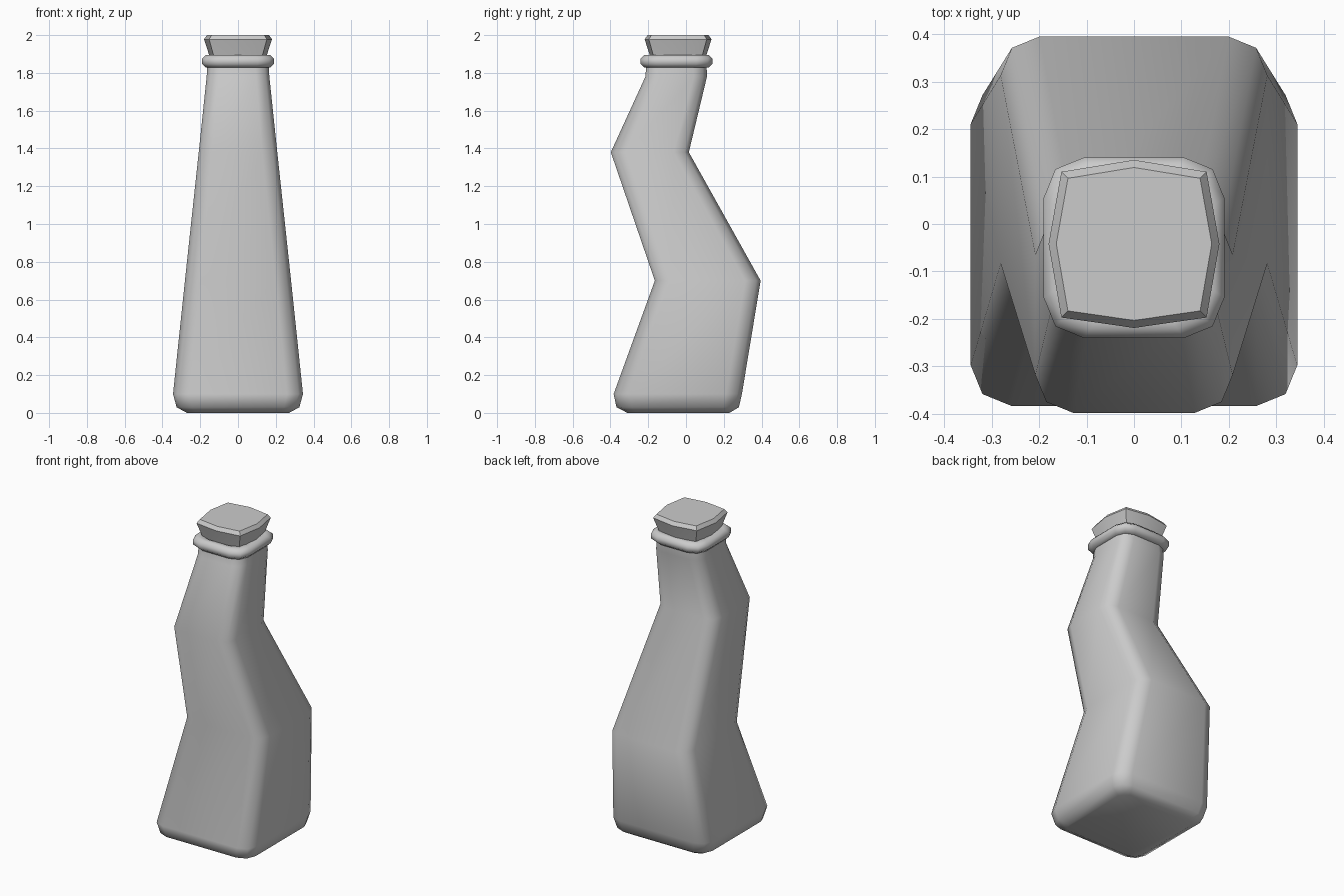
import bpy, bmesh, math

if "Cube" in bpy.data.objects:
    bpy.data.objects.remove(bpy.data.objects["Cube"])


def rounded_rect(z, hx, y0, y1, c):
    """12-point rounded rectangle: each corner is cut with one middle point."""
    hy, cy, k = (y1 - y0) / 2, (y0 + y1) / 2, c * 0.29
    corner = [(hx, hy - c), (hx - k, hy - k), (hx - c, hy)]
    pts = []
    for sx, sy in ((1, 1), (-1, 1), (-1, -1), (1, -1)):
        seq = corner if sx * sy > 0 else corner[::-1]
        pts += [(sx * x, cy + sy * y, z) for x, y in seq]
    return pts


def loft(name, loops, closed=False):
    bm = bmesh.new()
    rings = [[bm.verts.new(p) for p in loop] for loop in loops]
    n = len(rings[0])
    pairs = list(zip(rings, rings[1:]))
    if closed:
        pairs.append((rings[-1], rings[0]))
    for a, b in pairs:
        for i in range(n):
            j = (i + 1) % n
            bm.faces.new((a[i], a[j], b[j], b[i]))
    if not closed:
        bm.faces.new(rings[0][::-1])
        bm.faces.new(rings[-1])
    bmesh.ops.recalc_face_normals(bm, faces=bm.faces[:])
    me = bpy.data.meshes.new(name)
    bm.to_mesh(me)
    bm.free()
    ob = bpy.data.objects.new(name, me)
    bpy.context.collection.objects.link(ob)
    bpy.ops.object.select_all(action='DESELECT')
    ob.select_set(True)
    bpy.context.view_layer.objects.active = ob
    bpy.ops.object.shade_smooth_by_angle(angle=math.radians(50))
    return ob


# Crooked bottle body: z, half width, front y, back y, corner size
body = [
    (0.005, 0.27, -0.31, 0.23, 0.05),
    (0.03, 0.325, -0.368, 0.28, 0.08),
    (0.10, 0.344, -0.383, 0.296, 0.085),
    (0.70, 0.281, -0.165, 0.395, 0.082),
    (1.38, 0.208, -0.398, 0.015, 0.08),
    (1.78, 0.166, -0.215, 0.111, 0.07),
    (1.87, 0.160, -0.208, 0.108, 0.07),
]
body[0] = (0.0,) + body[0][1:]
loft("bottle_body", [rounded_rect(*s) for s in body])

# Lip ring: small round section swept around the neck
lip = []
for i in range(8):
    a = math.tau * (i + 0.5) / 8
    d = 0.036 * math.cos(a)
    lip.append(rounded_rect(1.861 + 0.036 * math.sin(a), 0.157 + d,
                            -0.207 + -d, 0.107 + d, 0.075 + 0.3 * d))
loft("lip_ring", lip, closed=True)


# Cork stopper: eight-sided, flaring upwards
def cork_loop(z, s):
    pts = [(0.18, 0), (0.153, 0.152), (0, 0.177), (-0.153, 0.152),
           (-0.18, 0), (-0.153, -0.155), (0, -0.177), (0.153, -0.155)]
    return [(x * s, -0.042 + y * s, z) for x, y in pts]


loft("cork_stopper", [cork_loop(1.84, 0.76), cork_loop(1.89, 0.84),
                      cork_loop(1.978, 1.0), cork_loop(2.0, 0.91)])
